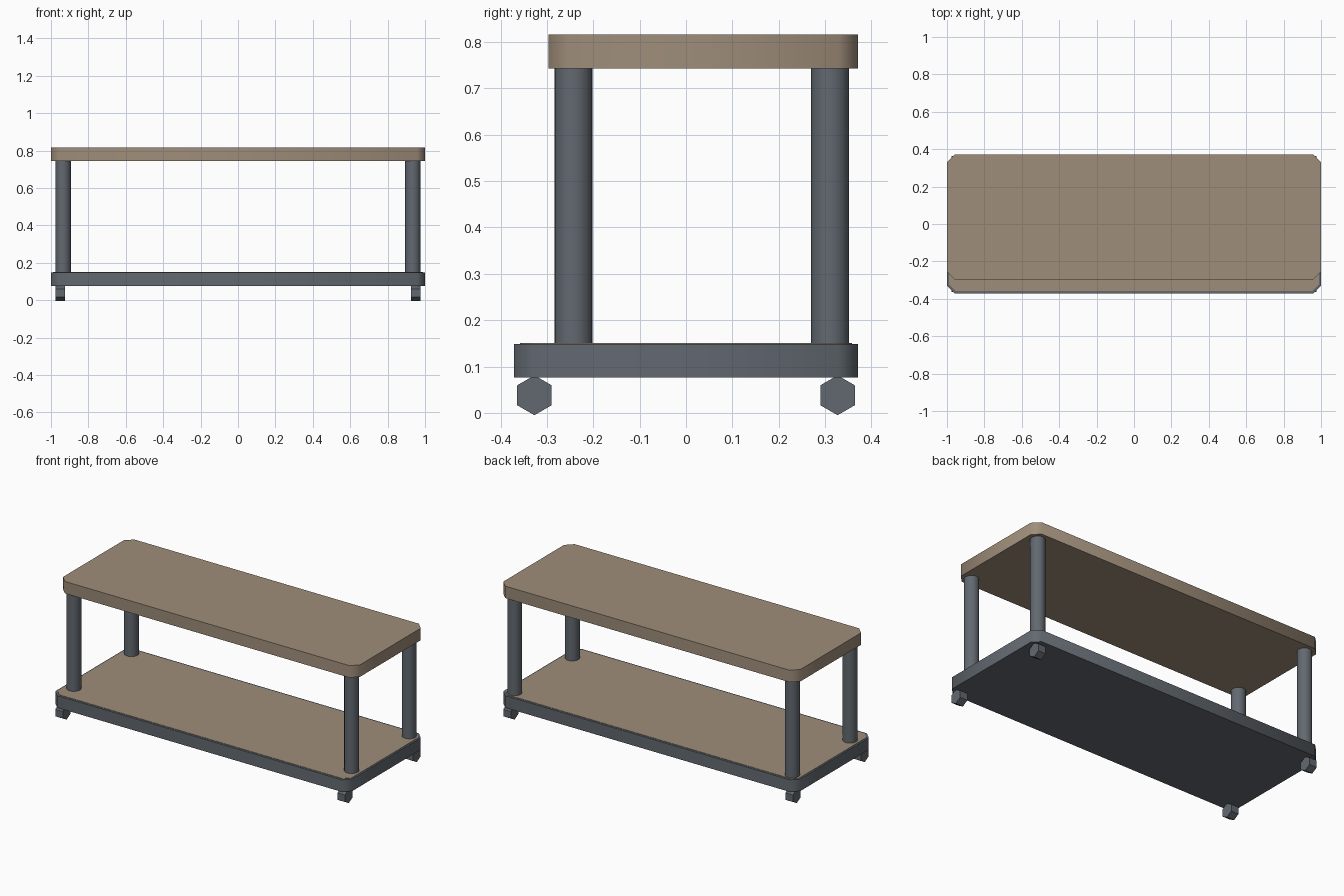
import bpy, bmesh, math
from mathutils import Matrix

if "Cube" in bpy.data.objects:
    bpy.data.objects.remove(bpy.data.objects["Cube"])


def material(name, color):
    m = bpy.data.materials.new(name)
    m.diffuse_color = (*color, 1)
    m.use_nodes = True
    m.node_tree.nodes["Principled BSDF"].inputs["Base Color"].default_value = m.diffuse_color
    return m


wood = material("tan wood", (0.345, 0.268, 0.194))
metal = material("slate grey metal", (0.122, 0.141, 0.162))


def finish(bm, name, mat, angle=50):
    bmesh.ops.recalc_face_normals(bm, faces=bm.faces)
    me = bpy.data.meshes.new(name)
    bm.to_mesh(me)
    bm.free()
    me.materials.append(mat)
    ob = bpy.data.objects.new(name, me)
    bpy.context.collection.objects.link(ob)
    bpy.ops.object.select_all(action='DESELECT')
    ob.select_set(True)
    bpy.context.view_layer.objects.active = ob
    bpy.ops.object.shade_smooth_by_angle(angle=math.radians(angle))
    return ob


def board(name, mat, hx, y0, y1, z0, z1, c):
    """Slab with clipped corners."""
    pts = [(-hx + c, y0), (hx - c, y0), (hx, y0 + c), (hx, y1 - c),
           (hx - c, y1), (-hx + c, y1), (-hx, y1 - c), (-hx, y0 + c)]
    bm = bmesh.new()
    face = bm.faces.new([bm.verts.new((x, y, z0)) for x, y in pts])
    ext = bmesh.ops.extrude_face_region(bm, geom=[face])
    verts = [g for g in ext["geom"] if isinstance(g, bmesh.types.BMVert)]
    bmesh.ops.translate(bm, verts=verts, vec=(0, 0, z1 - z0))
    return finish(bm, name, mat)


def cylinder(name, mat, center, radius, depth, sides, rot, angle):
    bm = bmesh.new()
    bmesh.ops.create_cone(bm, cap_ends=True, segments=sides, radius1=radius,
                          radius2=radius, depth=depth,
                          matrix=Matrix.Translation(center) @ rot)
    return finish(bm, name, mat, angle)


# Top and lower shelf
board("table_top", wood, 1.0, -0.297, 0.371, 0.743, 0.816, 0.042)
board("shelf_frame", metal, 1.0, -0.371, 0.371, 0.076, 0.149, 0.042)
board("shelf_panel", wood, 0.99, -0.358, 0.358, 0.145, 0.151, 0.038)

# Posts and hexagonal wheels at each corner
upright = Matrix.Identity(4)
# turn the axis to x, with wheel points facing front and back
axle = Matrix.Rotation(math.pi / 2, 4, 'Y')
for sx, side in ((-1, "left"), (1, "right")):
    for py, wy, end in ((-0.2425, -0.327, "front"), (0.311, 0.327, "back")):
        cylinder(f"{end}_{side}_post", metal, (sx * 0.935, py, 0.445),
                 0.041, 0.6, 24, upright, 50)
        cylinder(f"{end}_{side}_wheel", metal, (sx * 0.95, wy, 0.038),
                 0.043, 0.05, 6, axle @ Matrix.Rotation(math.pi / 2, 4, 'Z'), 30)
